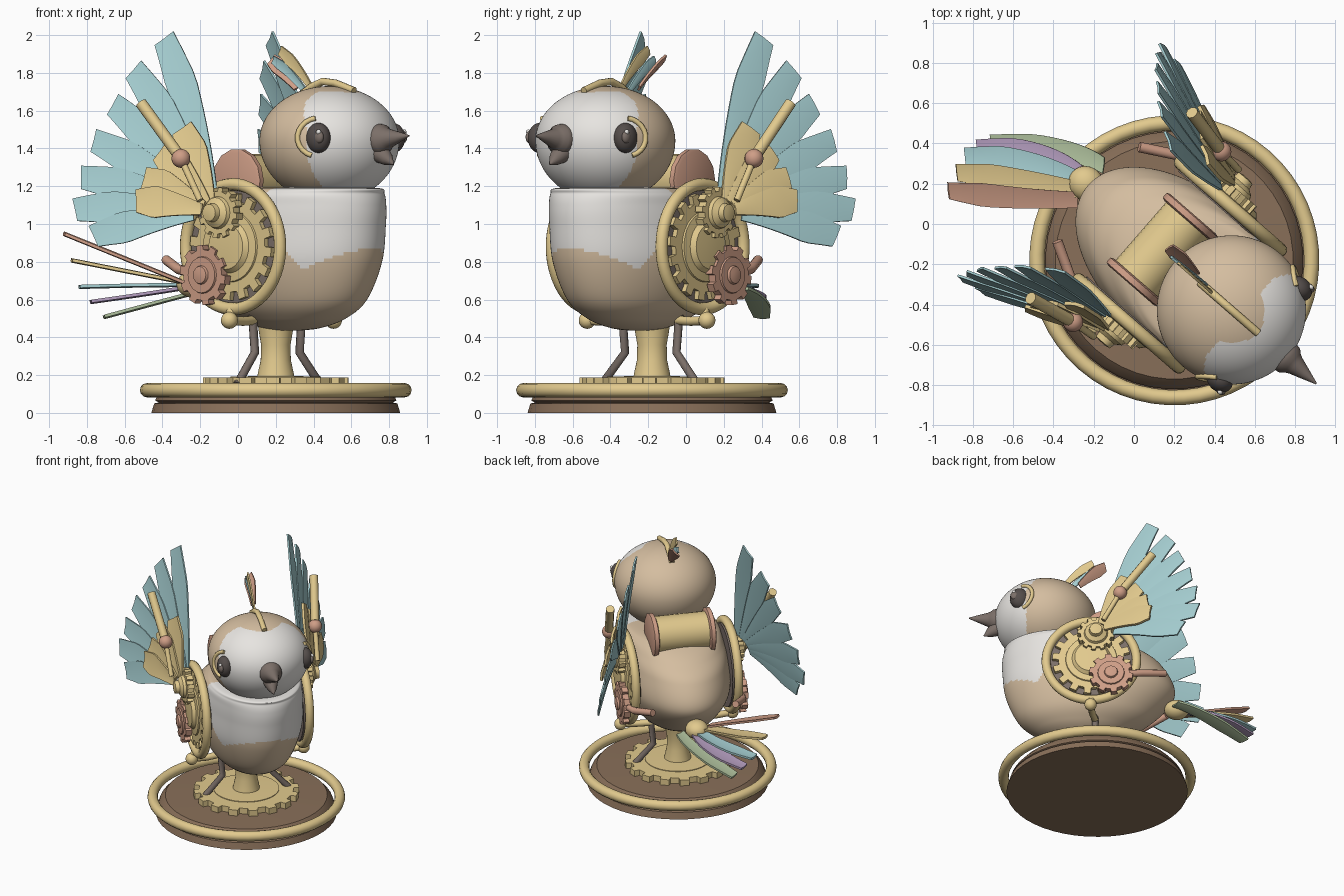
import bpy, bmesh
from math import sin, cos, pi, radians, degrees, sqrt
from mathutils import Vector, Matrix

if "Cube" in bpy.data.objects:
    bpy.data.objects.remove(bpy.data.objects["Cube"])

# bird frame: x forward, y left, z up, turned on its stand
M = Matrix.Translation((0.2, -0.18, 0)) @ Matrix.Rotation(radians(-41), 4, 'Z')
MI = M.inverted()

def mat(name, r, g, b):
    m = bpy.data.materials.new(name)
    m.diffuse_color = (r, g, b, 1)
    m.use_nodes = True
    m.node_tree.nodes["Principled BSDF"].inputs["Base Color"].default_value = m.diffuse_color
    return m

BRASS = mat("brass", .76, .59, .27)
COPPER = mat("copper", .62, .34, .24)
TAN = mat("tan", .66, .51, .35)
WHITE = mat("white", .80, .78, .75)
BLUE = mat("pale_blue", .38, .62, .64)
DARK = mat("dark", .09, .075, .07)
IRON = mat("iron", .20, .16, .14)
WOOD = mat("wood", .25, .16, .10)
LILAC = mat("lilac", .46, .34, .52)
GREEN = mat("green", .42, .52, .33)

def finish(name, bm, *mats):
    bmesh.ops.recalc_face_normals(bm, faces=bm.faces[:])
    me = bpy.data.meshes.new(name)
    bm.to_mesh(me)
    bm.free()
    for m in mats:
        me.materials.append(m)
    ob = bpy.data.objects.new(name, me)
    bpy.context.collection.objects.link(ob)
    ob.matrix_world = M
    return ob

def place(bm, pos, axis):
    q = Vector((0, 0, 1)).rotation_difference(Vector(axis))
    bm.transform(Matrix.Translation(pos) @ q.to_matrix().to_4x4())

def loft(rings, cap=True):
    bm = bmesh.new()
    vs = [[bm.verts.new(p) for p in r] for r in rings]
    n = len(vs[0])
    for a, b in zip(vs, vs[1:]):
        for i in range(n):
            bm.faces.new((a[i], a[(i+1) % n], b[(i+1) % n], b[i]))
    if cap:
        bm.faces.new(vs[0])
        bm.faces.new(vs[-1])
    return bm

def lathe(name, prof, pos, axis, m, n=32):
    bm = loft([[(r*cos(2*pi*i/n), r*sin(2*pi*i/n), z) for i in range(n)] for r, z in prof])
    place(bm, pos, axis)
    return finish(name, bm, m)

def torus(name, R, r, pos, axis, m, n=56, k=12):
    rings = [[((R+r*cos(2*pi*j/k))*cos(2*pi*i/n), (R+r*cos(2*pi*j/k))*sin(2*pi*i/n),
               r*sin(2*pi*j/k)) for j in range(k)] for i in range(n+1)]
    bm = loft(rings, False)
    bmesh.ops.remove_doubles(bm, verts=bm.verts[:], dist=1e-5)
    place(bm, pos, axis)
    return finish(name, bm, m)

def gear(name, r, teeth, tooth, depth, pos, axis, m):
    out = []
    for i in range(teeth):
        for f, rr in ((0, r-tooth), (.45, r-tooth), (.5, r), (.95, r)):
            t = 2*pi*(i+f)/teeth
            out.append((rr*cos(t), rr*sin(t)))
    bm = loft([[(x, y, z) for x, y in out] for z in (0, depth)])
    place(bm, pos, axis)
    return finish(name, bm, m)

def ball(name, pos, scale, m, segs=32):
    bm = bmesh.new()
    bmesh.ops.create_uvsphere(bm, u_segments=segs, v_segments=segs*2//3, radius=1)
    bm.transform(Matrix.Translation(pos) @ Matrix.Diagonal((*scale, 1)))
    return finish(name, bm, m)

def tube(name, pts, r, m):
    cu = bpy.data.curves.new(name, 'CURVE')
    cu.dimensions = '3D'
    cu.bevel_depth, cu.bevel_resolution, cu.use_fill_caps = r, 3, True
    sp = cu.splines.new('POLY')
    sp.points.add(len(pts)-1)
    for p, c in zip(sp.points, pts):
        p.co = (*c, 1)
    cu.materials.append(m)
    ob = bpy.data.objects.new(name, cu)
    bpy.context.collection.objects.link(ob)
    ob.matrix_world = M

def feather(name, a, mid, b, side, w0, w1, m, slant=.04, th=.012):
    """Curved blade along a-mid-b, widening from w0 to w1, with a slanted tip."""
    a, mid, b, side = map(Vector, (a, mid, b, side))
    side.normalize()
    nor = (b-a).cross(side).normalized()*th/2
    rings = []
    for i in range(13):
        t = i/12
        p = a*(1-t)**2 + mid*2*t*(1-t) + b*t*t
        w = (w0 + (w1-w0)*min(1, t*1.5)) * (1 if t < .75 else 1-(t-.75)*1.1) / 2
        cut = (b-a).normalized()*slant*t**4
        l, r = p+side*w+cut, p-side*w-cut
        rings.append([l+nor, p+nor*1.8, r+nor, r-nor, p-nor*.2, l-nor])
    return finish(name, loft(rings), m)

UP = (0, 0, 1)
# stand
lathe("base_disc", [(.66, 0), (.645, .05), (.62, .055), (.64, .065), (.63, .09), (.59, .135), (.1, .15)], (0, 0, 0), UP, WOOD, 48)
torus("base_ring", .682, .038, (0, 0, .12), UP, BRASS)
gear("base_gear", .385, 16, .04, .05, (0, 0, .137), UP, BRASS)
lathe("base_gear_plate", [(.24, .18), (.24, .192), (.1, .195)], (0, 0, 0), UP, BRASS)
lathe("pedestal", [(.1, .18), (.095, .21), (.08, .28), (.078, .36), (.09, .43), (.1, .5)], (0, 0, 0), UP, BRASS)

# body: oval sections (height, centre, half length, half width)
rows = [(.435, .1, .05, .03), (.45, .11, .18, .12), (.5, .115, .33, .21), (.6, .09, .485, .3), (.8, .05, .615, .375),
        (1.0, .1, .59, .372), (1.1, .165, .525, .357), (1.16, .22, .455, .34), (1.19, .27, .38, .29), (1.195, .3, .1, .1)]
N, rings, STEP = 200, [], 12
for i in range(len(rows)-1):
    p = [Vector(rows[max(0, min(len(rows)-1, i+k))]) for k in (-1, 0, 1, 2)]
    for s in range(STEP):
        t = s/STEP
        z, c, a, b = .5*(2*p[1] + (p[2]-p[0])*t + (2*p[0]-5*p[1]+4*p[2]-p[3])*t*t + (3*p[1]-p[0]-3*p[2]+p[3])*t**3)
        rings.append([(c+a*cos(2*pi*k/N), b*sin(2*pi*k/N), z) for k in range(N)])
bm = loft(rings)
for i, f in enumerate(list(bm.faces)[:-2]):      # white bib
    z = f.calc_center_median().z
    ang = (i % N + .5)*360/N
    ang = min(ang, 360-ang)
    f.material_index = int(ang < 51 + 39*(z-.76)/.41 and z > .87-.11*(ang/51)**2)
finish("body", bm, TAN, WHITE)

# head with white face
HZ = 1.44
bm = bmesh.new()
bmesh.ops.create_uvsphere(bm, u_segments=180, v_segments=110, radius=1)
for v in bm.verts:
    v.co = (.376+.37*v.co.x, .37*v.co.y, HZ+v.co.z*(.29 if v.co.z > 0 else .325))
for f in bm.faces:
    c = f.calc_center_median()
    lim = .51 - .08*max(0, min(1, (c.z-1.5)/.15))
    if c.z > 1.58:
        lim += .12*max(0, 1-(c.y/.16)**2)
    f.material_index = int(c.x > lim)
finish("head", bm, TAN, WHITE)
lathe("upper_beak", [(.04, -.04), (.075, -.01), (.084, .02), (.078, .05), (.06, .07), (.05, .09), (.03, .15), (.004, .225)], (.71, 0, 1.445), (1, 0, .1), IRON, 20)
lathe("lower_beak", [(.055, -.03), (.055, .02), (.035, .08), (.004, .13)], (.715, 0, 1.385), (.8, 0, -.5), IRON, 16)

# crest
tube("crest_strap", [(.17, 0, 1.68), (.25, 0, 1.725), (.33, 0, 1.755), (.42, 0, 1.745), (.55, 0, 1.705)], .02, BRASS)
feather("crest_gold", (.24, 0, 1.73), (.15, 0, 1.84), (.03, 0, 1.92), (1, 0, .9), .03, .065, BRASS, .01)
feather("crest_blue", (.2, .01, 1.7), (.08, .01, 1.82), (-.02, 0, 1.87), (1, 0, .9), .03, .055, BLUE, .01)
feather("crest_copper", (.13, .02, 1.72), (.04, .03, 1.81), (-.06, .03, 1.87), (.4, .6, .5), .04, .09, COPPER, .01)

# copper-capped barrel on the back
lathe("back_barrel", [(.14, -.2), (.14, .2)], (-.08, 0, 1.23), (0, 1, 0), BRASS, 24)

# wing plane (right side): along, up, outward
root = Vector((-.03, -.45, 1.06))
e1 = Vector((-.918, -.395, 0))
e2 = Vector((-.065, .15, .985))
nrm = e2.cross(e1).normalized()

for s, nm in ((-1, "right"), (1, "left")):
    out = (0, s, 0)
    def P(x, y, z):
        return Vector((x, s*y, z))
    def V(v):
        return Vector((v.x, -s*v.y, v.z))
    def W(ang, d, n=0):
        t = radians(ang)
        return V(root + e1*d*cos(t) + e2*d*sin(t) + nrm*n)
    def across(ang):
        t = radians(ang)
        return V(-e1*sin(t) + e2*cos(t))
    def on_head(az, z):
        r = .373*sqrt(1-((z-HZ)/.3)**2)
        return P(.376+r*cos(radians(az)), r*sin(radians(az)), z)
    lathe(nm+"_barrel_cap", [(.15, -.02), (.168, -.012), (.168, .018), (.15, .025)], P(-.08, .21, 1.23), out, COPPER, 14)
    # eye and brow
    ball(nm+"_eye", P(.56, .3, 1.455), (.07, .058, .08), DARK)
    ball(nm+"_pupil", P(.595, .337, 1.46), (.03, .02, .034), IRON, 16)
    ball(nm+"_eye_glint", P(.6, .345, 1.487), (.014, .012, .014), WHITE, 12)
    tube(nm+"_brow", [on_head(60+16*cos(radians(a)), 1.46+.1*sin(radians(a))) for a in range(-75, 101, 16)], .014, BRASS)
    # side wheel
    torus(nm+"_wheel_ring", .33, .033, P(.035, .385, .88), out, BRASS)
    lathe(nm+"_wheel_plate", [(.31, -.03), (.31, 0), (.05, .005)], P(.035, .375, .88), out, IRON, 40)
    gear(nm+"_wheel_gear", .285, 16, .045, .035, P(.035, .37, .88), out, BRASS)
    lathe(nm+"_wheel_boss", [(.19, 0), (.185, .015), (.14, .02), (.12, .045), (.05, .05)], P(.035, .4, .88), out, BRASS)
    # copper pinion and crank
    gear(nm+"_pinion", .16, 10, .025, .045, P(-.11, .42, .73), out, COPPER)
    lathe(nm+"_pinion_boss", [(.1, 0), (.095, .015), (.05, .016), (.045, .03), (.02, .035)], P(-.11, .46, .73), out, COPPER, 20)
    tube(nm+"_crank_rod", [P(-.2, .43, .74), P(-.33, .405, .76), P(-.5, .31, .81)], .026, COPPER)
    # wing hub
    gear(nm+"_wing_gear", .135, 12, .022, .05, P(0, .42, 1.06), out, BRASS)
    lathe(nm+"_wing_boss", [(.09, 0), (.08, .03), (.05, .05), (.045, .08), (.02, .085)], P(0, .46, 1.06), out, BRASS, 20)
    # flight feathers
    for i, (ang, d) in enumerate([(70, 1.0), (57, .92), (44, .84), (29, .8), (14, .78), (1, .78), (-11, .68)]):
        n = -.02 + i*.006
        feather(f"{nm}_flight_feather_{i+1}", W(ang+4, .12, n), W(ang+5, d*.55, n+.015), W(ang, d, n),
                across(ang), .06, .165, BLUE, .018)
    # covert feathers
    for i, (ang, d) in enumerate([(66, .49), (46, .45), (24, .43), (7, .43)]):
        n = .035 + i*.008
        feather(f"{nm}_covert_{i+1}", W(ang, .06, n), W(ang+4, .25, n+.01), W(ang, d, n),
                across(ang), .06, .165, BRASS, .012, .018)
    # piston
    tube(nm+"_piston_rod", [W(40, .08, .09), W(57, .33, .09)], .018, BRASS)
    ball(nm+"_piston_joint", W(57, .33, .09), (.05, .05, .05), COPPER, 20)
    tube(nm+"_piston_sleeve", [W(56.5, .37, .09), W(54, .71, .09)], .031, BRASS)
    # leg, hip bracket
    tube(nm+"_leg", [P(.01, .2, .52), P(.01, .18, .32), P(.02, .335, .15)], .023, IRON)
    ball(nm+"_hip_ball", P(.04, .42, .49), (.045, .045, .045), BRASS, 20)
    tube(nm+"_hip_bracket", [P(.04, .42, .49), P(.03, .3, .485), P(.01, .19, .49)], .025, BRASS)
    tube(nm+"_ring_post", [P(.04, .42, .49), P(.035, .39, .55)], .028, BRASS)

# tail hub and fan, set out on the world axes
ball("tail_hub", (-.58, 0, .68), (.09, .085, .07), BRASS, 24)
fan = [("copper", (-.28, .12, .69), (-.6, .12, .82), (-.92, .165, .95), COPPER),
       ("gold", (-.27, .17, .69), (-.58, .23, .75), (-.88, .255, .81), BRASS),
       ("blue", (-.26, .21, .68), (-.5, .34, .68), (-.84, .335, .67), BLUE),
       ("lilac", (-.25, .24, .67), (-.42, .38, .64), (-.78, .375, .59), LILAC),
       ("green", (-.15, .29, .66), (-.3, .39, .62), (-.71, .40, .51), GREEN)]
for name, a, b, c, m in fan:
    feather("tail_"+name, MI @ Vector(a), MI @ Vector(b), MI @ Vector(c),
            MI.to_3x3() @ Vector((.12, 1, 0)), .08, .115, m, .01, .016)

# smooth shading with sharp edges kept
bpy.ops.object.select_all(action='DESELECT')
for ob in bpy.data.objects:
    if ob.type == 'MESH':
        ob.select_set(True)
        bpy.context.view_layer.objects.active = ob
bpy.ops.object.shade_smooth_by_angle(angle=radians(35))
